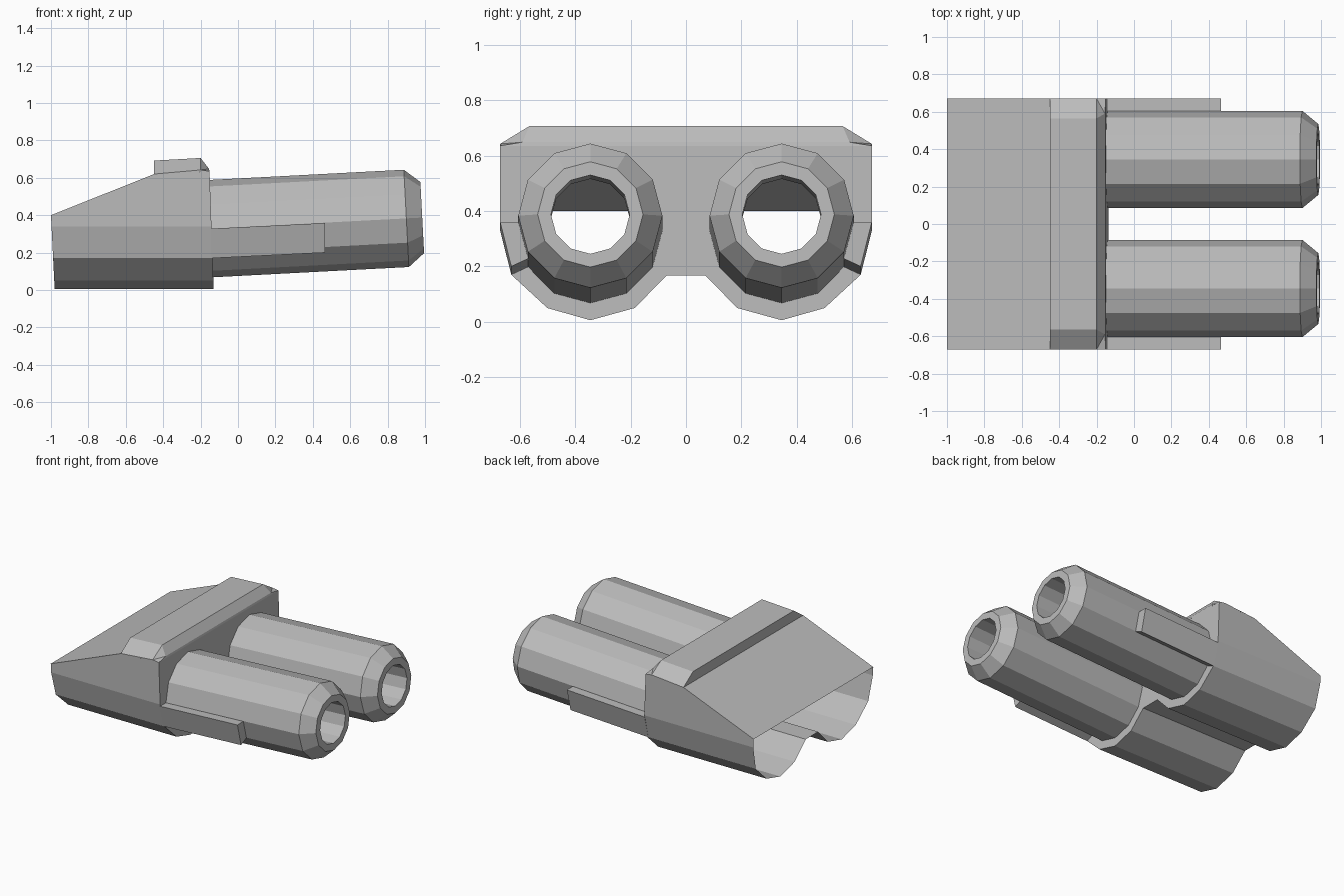
import bpy, bmesh
from math import sin, cos, tan, pi, radians

cube = bpy.data.objects.get("Cube")
if cube:
    bpy.data.objects.remove(cube)

TILT = radians(3)
SIDES = 12

grey = bpy.data.materials.new("plain grey")
grey.use_nodes = True
colour = (0.5, 0.5, 0.5, 1)
grey.diffuse_color = colour
grey.node_tree.nodes["Principled BSDF"].inputs["Base Color"].default_value = colour


def finish(bm, name):
    bmesh.ops.recalc_face_normals(bm, faces=bm.faces)
    mesh = bpy.data.meshes.new(name)
    bm.to_mesh(mesh)
    bm.free()
    mesh.materials.append(grey)
    obj = bpy.data.objects.new(name, mesh)
    bpy.context.collection.objects.link(obj)
    return obj


def loft(bm, rings):
    """Bridge closed rings of points and return the vertex rings."""
    loops = [[bm.verts.new(p) for p in ring] for ring in rings]
    for a, b in zip(loops, loops[1:]):
        for i in range(len(a)):
            j = (i + 1) % len(a)
            bm.faces.new((a[i], a[j], b[j], b[i]))
    return loops


def tube_ring(x, r, side):
    """Ring around the tilted axis of one tube."""
    zc = 0.328 + tan(TILT) * (x + 0.15)
    pts = []
    for i in range(SIDES):
        a = 2 * pi * i / SIDES
        h = r * sin(a)
        pts.append((x - h * sin(TILT), side * 0.345 + r * cos(a), zc + h))
    return pts


# Housing: hollow shell with two rounded lobes below, open at the rear
half = [(0.07, 0.167), (0.185, 0.05), (0.345, 0.006), (0.5, 0.05),
        (0.63, 0.17), (0.67, 0.34)]


def section(x, lean, roof):
    right = half + [(0.67, roof)]
    outline = right + [(-y, z) for y, z in reversed(right)]
    return [(x - lean * z, y, z) for y, z in outline]


bm = bmesh.new()
rings = loft(bm, [section(-0.98, 0.05, 0.4), section(-0.43, 0.03, 0.62),
                  section(-0.13, 0.035, 0.635)])

# Front wall, pierced by the two tubes
front = rings[-1]
edges = [bm.edges.get((front[i], front[i - 1])) for i in range(len(front))]
for side in (-1, 1):
    hole = [bm.verts.new((-0.13 - 0.035 * z, y, z))
            for x, y, z in tube_ring(-0.142, 0.258, side)]
    edges += [bm.edges.new((hole[i - 1], hole[i])) for i in range(SIDES)]
bmesh.ops.triangle_fill(bm, edges=edges, use_beauty=True)
finish(bm, "housing")

# Raised rib across the roof, with chamfered ends and a sloping front
bm = bmesh.new()
profile = [(-0.45, 0.67, 0.62), (-0.45, 0.565, 0.692), (-0.2, 0.565, 0.706),
           (-0.2, 0.67, 0.642), (-0.152, 0.67, 0.635), (-0.155, 0.59, 0.648)]
ends = [[bm.verts.new((x, s * y, z)) for x, y, z in profile] for s in (-1, 1)]
for v in ends:
    bm.faces.new((v[0], v[1], v[2], v[3]))
    bm.faces.new((v[2], v[5], v[3]))
    bm.faces.new((v[3], v[5], v[4]))
    bm.faces.new((v[0], v[3], v[4]))
a, b = ends
for i, j in ((0, 1), (1, 2), (2, 5), (5, 4)):
    bm.faces.new((a[i], a[j], b[j], b[i]))
finish(bm, "roof_rib")

# Twin tubes with tapered mouths and a short inner bore
for side, name in ((-1, "right_tube"), (1, "left_tube")):
    bm = bmesh.new()
    loft(bm, [tube_ring(x, r, side) for x, r in
              ((-0.15, 0.26), (0.9, 0.26), (0.985, 0.19),
               (0.985, 0.142), (0.72, 0.142))])
    finish(bm, name)

# Side rails along the outer flank of each tube
rail = [(0.67, 0.328), (0.59, 0.328), (0.565, 0.2), (0.63, 0.17)]
for side, name in ((-1, "right_rail"), (1, "left_rail")):
    bm = bmesh.new()
    loops = loft(bm, [[(x, side * y, z + rise) for y, z in rail]
                      for x, rise in ((-0.145, 0), (0.465, 0.03))])
    for loop in loops:
        bm.faces.new(loop)
    finish(bm, name)
